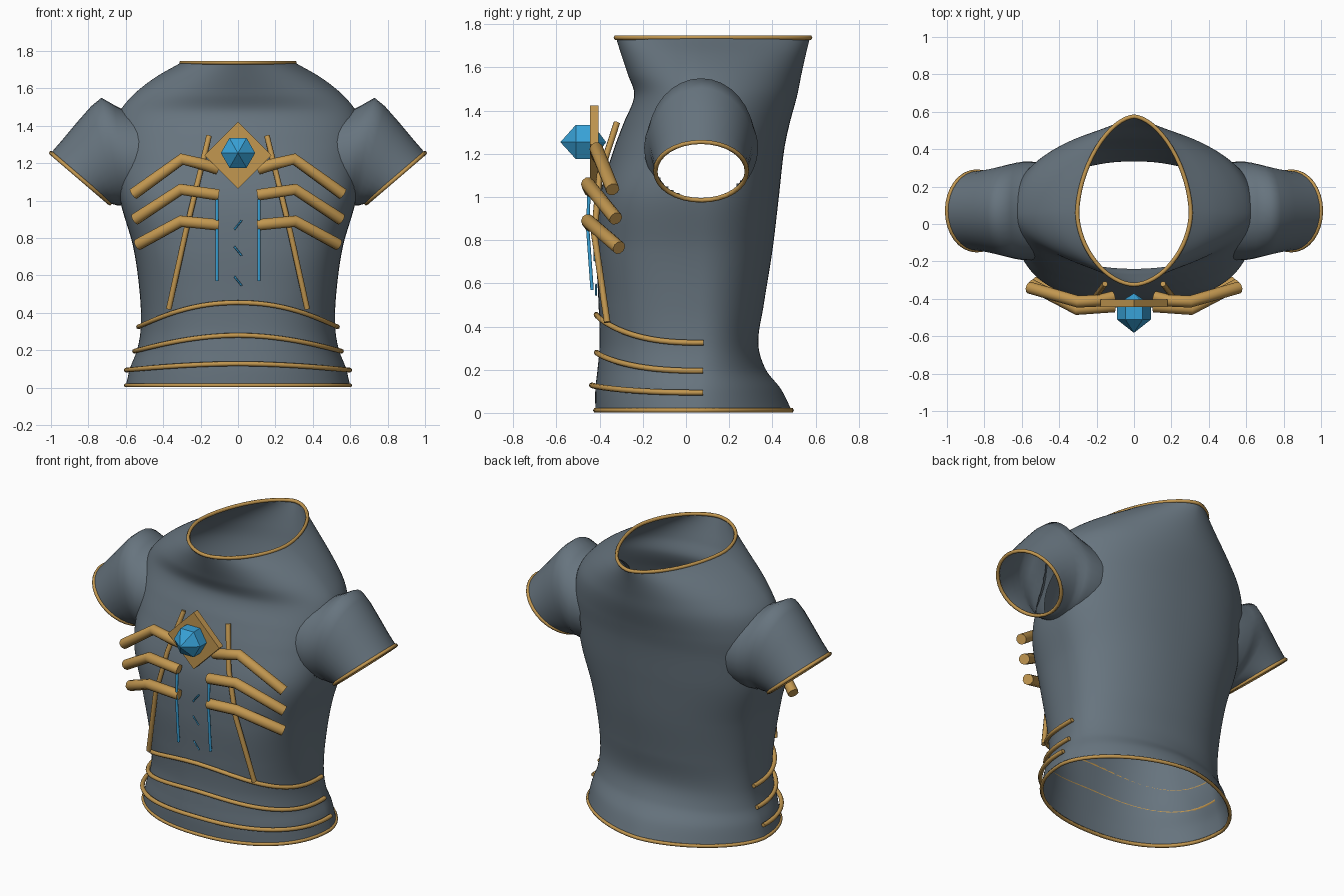
import bpy, bmesh, math
from mathutils import Vector

if "Cube" in bpy.data.objects:
    bpy.data.objects.remove(bpy.data.objects["Cube"])


def material(name, rgb):
    m = bpy.data.materials.new(name)
    m.diffuse_color = (*rgb, 1)
    m.use_nodes = True
    m.node_tree.nodes["Principled BSDF"].inputs["Base Color"].default_value = m.diffuse_color
    return m


CLOTH = material("slate_cloth", (0.135, 0.175, 0.21))
GOLD = material("gold_trim", (0.54, 0.31, 0.08))
BLUE = material("blue_gem", (0.04, 0.36, 0.68))
CY = 0.06      # depth at which the torso is widest
SEG = 128


def link(name, bm, mat, smooth=False):
    bmesh.ops.recalc_face_normals(bm, faces=bm.faces[:])
    me = bpy.data.meshes.new(name)
    for f in bm.faces:
        f.smooth = smooth
    bm.to_mesh(me)
    bm.free()
    me.materials.append(mat)
    ob = bpy.data.objects.new(name, me)
    bpy.context.collection.objects.link(ob)
    return ob


def loft(bm, rings):
    """Skin closed rings of points without end caps."""
    rows = [[bm.verts.new(p) for p in r] for r in rings]
    for a, b in zip(rows, rows[1:]):
        n = len(a)
        for i in range(n):
            j = (i + 1) % n
            bm.faces.new((a[i], a[j], b[j], b[i]))


def tube(name, pts, radius, mat, closed=False, res=2):
    cu = bpy.data.curves.new(name, 'CURVE')
    cu.dimensions = '3D'
    cu.bevel_depth = radius
    cu.bevel_resolution = res
    cu.use_fill_caps = True
    sp = cu.splines.new('POLY')
    sp.points.add(len(pts) - 1)
    for p, co in zip(sp.points, pts):
        p.co = (*co, 1)
    sp.use_cyclic_u = closed
    cu.materials.append(mat)
    ob = bpy.data.objects.new(name, cu)
    bpy.context.collection.objects.link(ob)
    return ob


# Torso sections: height, half width, front y, back y, front and back roundness
KEYS = [
    (0.01, 0.60, -0.42, 0.49, 2.2, 1.72),
    (0.11, 0.575, -0.42, 0.44, 2.25, 1.8),
    (0.20, 0.54, -0.41, 0.37, 2.35, 1.95),
    (0.32, 0.52, -0.40, 0.335, 2.45, 2.1),
    (0.50, 0.525, -0.405, 0.36, 2.65, 2.1),
    (0.75, 0.56, -0.415, 0.40, 2.9, 2.15),
    (1.00, 0.63, -0.40, 0.43, 2.9, 2.2),
    (1.22, 0.655, -0.335, 0.455, 2.4, 2.2),
    (1.34, 0.66, -0.29, 0.48, 2.15, 2.15),
    (1.47, 0.635, -0.24, 0.515, 2.0, 2.0),
    (1.57, 0.555, -0.27, 0.535, 1.9, 1.9),
    (1.66, 0.44, -0.30, 0.555, 1.8, 1.8),
    (1.74, 0.30, -0.325, 0.575, 1.8, 1.7),
]


def section(z):
    """Smoothly interpolate the torso section at a height."""
    i = 0
    while i < len(KEYS) - 2 and z > KEYS[i + 1][0]:
        i += 1
    a, b = KEYS[i], KEYS[i + 1]
    p, q = KEYS[max(i - 1, 0)], KEYS[min(i + 2, len(KEYS) - 1)]
    h = b[0] - a[0]
    t = (z - a[0]) / h
    out = []
    for k in range(1, 6):
        ma = (b[k] - p[k]) / (b[0] - p[0]) * h
        mb = (q[k] - a[k]) / (q[0] - a[0]) * h
        out.append((2*t**3 - 3*t*t + 1) * a[k] + (t**3 - 2*t*t + t) * ma
                   + (3*t*t - 2*t**3) * b[k] + (t**3 - t*t) * mb)
    return out


def torso_point(ang, z, off=0.0):
    w, yf, yb, nf, nb = section(z)
    c, s = math.cos(ang), math.sin(ang)
    n = nb if s > 0 else nf
    depth = (yb - CY if s > 0 else CY - yf) + off
    x = math.copysign(abs(c) ** (2 / n), c) * (w + off)
    y = CY + math.copysign(abs(s) ** (2 / n), s) * depth
    return Vector((x, y, z))


def torso_ring(z, off=0.0, seg=SEG):
    return [torso_point(2 * math.pi * i / seg, z, off) for i in range(seg)]


# Torso shell with open arm holes
bm = bmesh.new()
ROWS = 120
loft(bm, [torso_ring(0.01 + 1.73 * i / ROWS) for i in range(ROWS + 1)])
holes = []
for f in bm.faces:
    c = f.calc_center_median()
    if abs(c.x) > 0.45 and ((c.y - 0.07) / 0.238) ** 2 + ((c.z - 1.22) / 0.238) ** 2 < 1:
        holes.append(f)
bmesh.ops.delete(bm, geom=holes, context='FACES')
link("torso", bm, CLOTH, True)
tube("hem_trim", torso_ring(0.012, 0, 64), 0.011, GOLD, True, 1)
tube("collar_trim", torso_ring(1.738, 0, 64), 0.011, GOLD, True, 1)

# Sleeves: top x, top z, bottom x, bottom z, half depth
SLEEVE = [
    (1.00, 1.255, 0.685, 0.985, 0.212),
    (0.935, 1.33, 0.665, 0.98, 0.217),
    (0.86, 1.42, 0.65, 0.975, 0.227),
    (0.785, 1.505, 0.635, 0.975, 0.238),
    (0.73, 1.55, 0.62, 0.975, 0.247),
    (0.66, 1.51, 0.605, 0.975, 0.257),
    (0.60, 1.48, 0.58, 0.975, 0.264),
    (0.50, 1.46, 0.52, 0.98, 0.262),
]
for side, s in (("right", 1), ("left", -1)):
    rings = []
    for tx, tz, bx, bz, d in SLEEVE:
        top, bot = Vector((tx * s, 0.07, tz)), Vector((bx * s, 0.07, bz))
        mid, half = (top + bot) / 2, (top - bot) / 2
        rings.append([mid + half * math.cos(a) + Vector((0, d * math.sin(a), 0))
                      for a in (2 * math.pi * i / 32 for i in range(32))])
    bm = bmesh.new()
    loft(bm, rings)
    link(side + "_sleeve", bm, CLOTH, True)
    tube(side + "_cuff_trim", rings[0], 0.011, GOLD, True, 1)

    # Rib bars
    ribs = [((0.11, -0.39, 1.17), (0.19, -0.41, 1.195), (0.30, -0.415, 1.222), (0.56, -0.34, 1.035)),
            ((0.105, -0.44, 1.03), (0.305, -0.455, 1.06), (0.55, -0.325, 0.90)),
            ((0.105, -0.44, 0.87), (0.305, -0.455, 0.89), (0.535, -0.31, 0.765))]
    for k, path in enumerate(ribs):
        tube(f"{side}_rib_{k + 1}", [(x * s, y, z) for x, y, z in path], 0.032, GOLD, res=3)

    # Long slanted strut and thin blue strip
    strut = [(0.155, -0.32, 1.345), (0.215, -0.40, 1.10), (0.28, -0.425, 0.83), (0.37, -0.365, 0.42)]
    tube(side + "_strut", [(x * s, y, z) for x, y, z in strut], 0.015, GOLD)
    tube(side + "_blue_strip", [(0.112 * s, -0.45, 1.01), (0.112 * s, -0.455, 0.85),
                                (0.112 * s, -0.435, 0.57)], 0.009, BLUE, res=1)

# Waist bands wrapped over the front
for k, (zc, ze, off) in enumerate([(0.455, 0.325, 0.012), (0.28, 0.195, 0.012), (0.128, 0.094, 0.018)]):
    pts = []
    for i in range(37):
        a = math.pi * 0.98 + math.pi * 1.04 * i / 36
        pts.append(torso_point(a, zc - (zc - ze) * abs(math.cos(a)) ** 1.6, off))
    tube(f"waist_band_{k + 1}", pts, 0.013, GOLD)

# Diamond plate
bm = bmesh.new()
loft(bm, [[(0.18 * math.cos(a), y, 1.243 + 0.18 * math.sin(a))
           for a in (math.pi / 2 * i for i in range(4))] for y in (-0.445, -0.405)])
bmesh.ops.holes_fill(bm, edges=bm.edges[:])
link("diamond_plate", bm, GOLD)

# Faceted gem: hexagonal body with a point at each end
bm = bmesh.new()
loft(bm, [[(r * math.cos(a), y, 1.255 + r * math.sin(a))
           for a in (math.pi / 3 * i for i in range(6))]
          for r, y in ((0.001, -0.582), (0.092, -0.51), (0.092, -0.43), (0.001, -0.37))])
bmesh.ops.remove_doubles(bm, verts=bm.verts[:], dist=0.003)
link("gem", bm, BLUE)

# Small slanted accents down the middle
for k, z in enumerate((0.87, 0.73, 0.57)):
    y = section(z)[1] - 0.008
    d = 0.02 if k == 0 else -0.02
    tube(f"accent_{k + 1}", [(-d, y, z - 0.025), (d, y, z + 0.025)], 0.005, BLUE, res=0)
